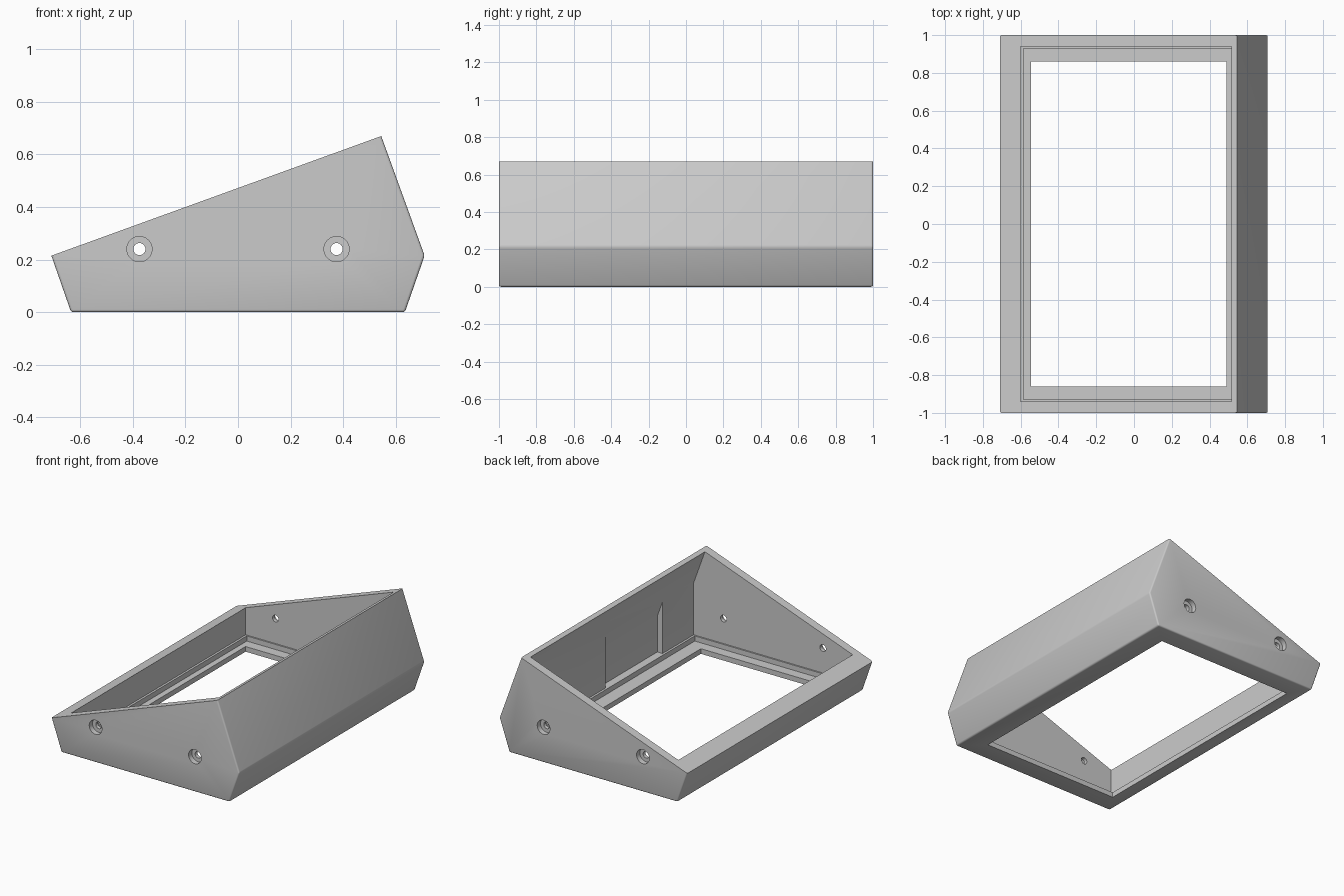
import bpy, bmesh, math
from mathutils import Matrix

cube = bpy.data.objects.get("Cube")
if cube:
    bpy.data.objects.remove(cube, do_unlink=True)

grey = bpy.data.materials.new("plain grey")
grey.use_nodes = True
colour = (0.6, 0.6, 0.6, 1)
grey.diffuse_color = colour
grey.node_tree.nodes["Principled BSDF"].inputs["Base Color"].default_value = colour


def make_object(name, bm):
    bmesh.ops.recalc_face_normals(bm, faces=bm.faces[:])
    mesh = bpy.data.meshes.new(name)
    bm.to_mesh(mesh)
    bm.free()
    obj = bpy.data.objects.new(name, mesh)
    bpy.context.collection.objects.link(obj)
    mesh.materials.append(grey)
    return obj


def prism(profile, y0, y1):
    """Extrude an x-z profile along y."""
    bm = bmesh.new()
    face = bm.faces.new([bm.verts.new((x, y0, z)) for x, z in profile])
    moved = bmesh.ops.extrude_face_region(bm, geom=[face])["geom"]
    verts = [v for v in moved if isinstance(v, bmesh.types.BMVert)]
    bmesh.ops.translate(bm, verts=verts, vec=(0, y1 - y0, 0))
    return bm


def rect(x0, x1, z0, z1):
    return [(x0, z0), (x1, z0), (x1, z1), (x0, z1)]


def cylinder(x, y, z, radius, depth):
    bm = bmesh.new()
    bmesh.ops.create_cone(bm, cap_ends=True, segments=32, radius1=radius,
                          radius2=radius, depth=depth,
                          matrix=Matrix.Translation((x, y, z))
                          @ Matrix.Rotation(math.pi / 2, 4, 'X'))
    return bm


# Sloped outer body, softened everywhere except around the open top
LOW, HIGH = (-0.71, 0.215), (0.545, 0.67)
body = prism([LOW, (-0.635, 0), (0.635, 0), (0.71, 0.215), HIGH], -1, 1)


def on_top(v):
    return min(math.dist((v.co.x, v.co.z), p) for p in (LOW, HIGH)) < 0.001


edges = [e for e in body.edges if not all(on_top(v) for v in e.verts)]
bmesh.ops.bevel(body, geom=edges, offset=0.01, segments=3, profile=0.5,
                affect='EDGES', clamp_overlap=True)
enclosure = make_object("enclosure", body)

# Cavity, stepped floor, floor opening and wall recess
cutters = [
    prism([(-0.6, 0.07), (0.6, 0.07), (0.6, 0.425), (0.428, 0.9), (-0.6, 0.9)],
          -0.94, 0.94),
    prism(rect(-0.585, 0.585, 0.035, 0.15), -0.93, 0.93),
    prism(rect(-0.545, 0.49, -0.1, 0.16), -0.86, 0.86),
    prism([(0.5, 0.07), (0.64, 0.07), (0.64, 0.315), (0.6, 0.425), (0.5, 0.425)],
          -0.605, 0.01),
]

# Counterbored screw holes in both ends
for side in (-1, 1):
    for x in (-0.375, 0.375):
        cutters.append(cylinder(x, side, 0.24, 0.023, 0.3))
        cutters.append(cylinder(x, side, 0.24, 0.048, 0.07))

bpy.context.view_layer.objects.active = enclosure
for bm in cutters:
    cutter = make_object("cutter", bm)
    cutter.hide_render = True
    mod = enclosure.modifiers.new("cut", 'BOOLEAN')
    mod.operation = 'DIFFERENCE'
    mod.solver = 'EXACT'
    mod.object = cutter
    bpy.ops.object.modifier_apply(modifier=mod.name)
    bpy.data.objects.remove(cutter, do_unlink=True)

# Smooth bevels and bores, crisp corners
bpy.ops.object.select_all(action='DESELECT')
enclosure.select_set(True)
bpy.ops.object.shade_smooth_by_angle(angle=math.radians(35))
